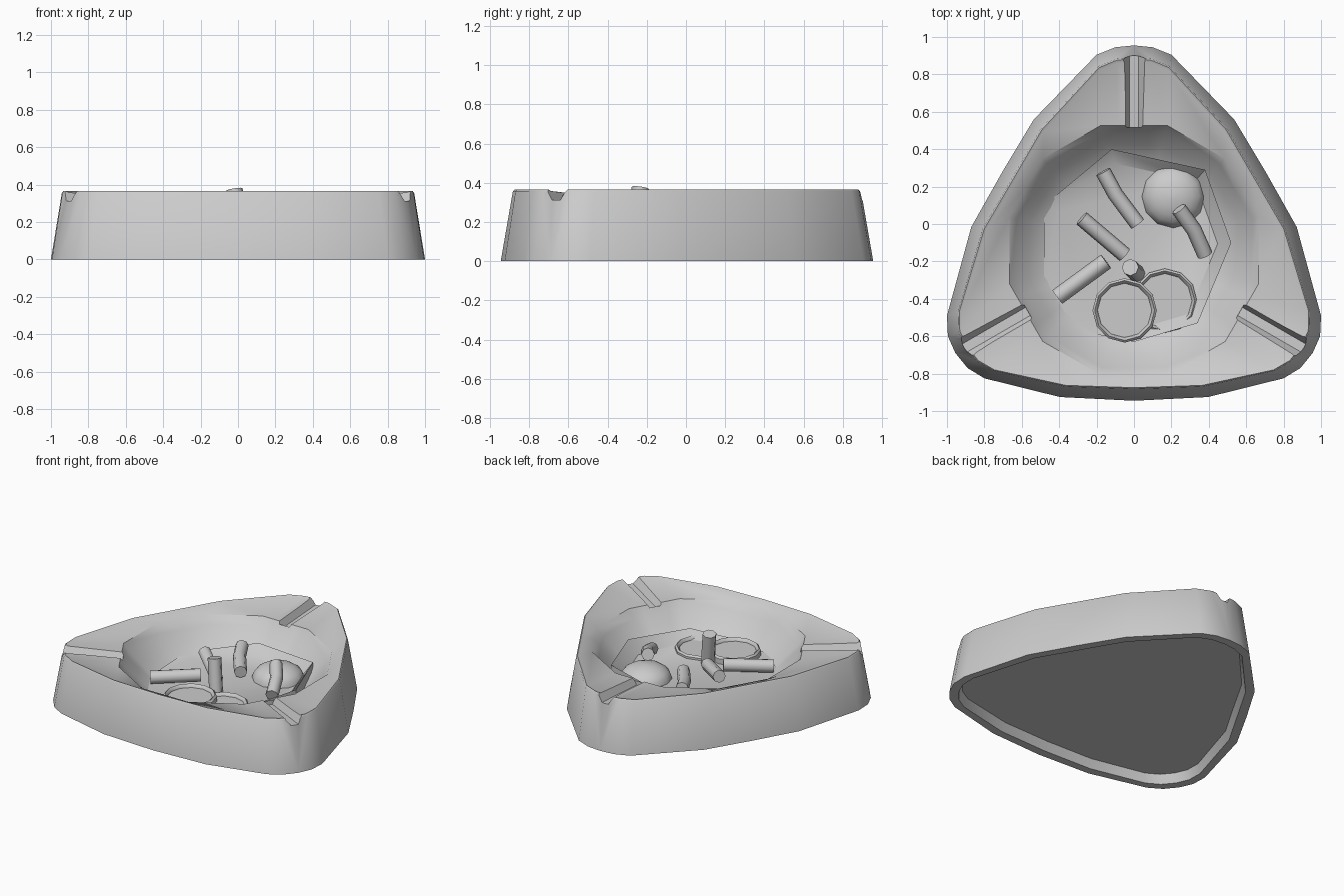
import bpy, bmesh, math
from mathutils import Vector

if "Cube" in bpy.data.objects:
    bpy.data.objects.remove(bpy.data.objects["Cube"])

grey = bpy.data.materials.new("plain grey")
grey.use_nodes = True
grey.diffuse_color = (0.6, 0.6, 0.6, 1)
grey.node_tree.nodes["Principled BSDF"].inputs["Base Color"].default_value = (0.6, 0.6, 0.6, 1)

CY = -0.14    # centre of the three corners
FLOOR = 0.15  # level the loose items lie on


def select(obj):
    bpy.ops.object.select_all(action='DESELECT')
    obj.select_set(True)
    bpy.context.view_layer.objects.active = obj


def smooth(obj, angle):
    select(obj)
    bpy.ops.object.shade_smooth_by_angle(angle=math.radians(angle))


def finish(bm, name):
    bmesh.ops.recalc_face_normals(bm, faces=bm.faces)
    mesh = bpy.data.meshes.new(name)
    bm.to_mesh(mesh)
    bm.free()
    obj = bpy.data.objects.new(name, mesh)
    bpy.context.collection.objects.link(obj)
    mesh.materials.append(grey)
    return obj


def loft(name, loops):
    """Skin a stack of equal closed loops and cap both ends."""
    bm = bmesh.new()
    rings = [[bm.verts.new(p) for p in loop] for loop in loops]
    for a, b in zip(rings, rings[1:]):
        for i in range(len(a)):
            j = (i + 1) % len(a)
            bm.faces.new((a[i], a[j], b[j], b[i]))
    bm.faces.new(rings[0])
    bm.faces.new(rings[-1])
    return finish(bm, name)


# Right half of the footprint, from the back corner to the front middle
HALF = [(0, 0.955), (0.1, 0.945), (0.2, 0.905), (0.535, 0.56), (0.705, 0.277),
        (0.87, -0.016), (1.0, -0.49), (0.995, -0.6), (0.955, -0.69),
        (0.89, -0.77), (0.8, -0.825), (0.396, -0.925), (0, -0.945)]
FOOTPRINT = HALF + [(-x, y) for x, y in reversed(HALF[1:-1])]


def outline(inset, z):
    loop = []
    for x, y in FOOTPRINT:
        v = Vector((x, y - CY, 0))
        v *= 1 - inset / v.length
        loop.append((v.x, v.y + CY, z))
    return loop


def bowl(radius, z):
    """Twelve-sided loop with extra points matching the footprint."""
    mid = radius * math.cos(math.radians(15))
    half = [(0, mid), (7.5, mid * 1.009), (15, radius), (45, radius), (60, mid)]
    sector = half + [(120 - a, r) for a, r in reversed(half[1:-1])]
    return [(r * math.sin(math.radians(a + 120 * k)),
             CY + r * math.cos(math.radians(a + 120 * k)), z)
            for k in range(3) for a, r in sector]


# Tray body: recessed base, foot, tapered wall, rim, shelf and bowl
tray = loft("tray", [
    outline(0.085, 0.06), outline(0.06, 0), outline(0, 0),
    outline(0.062, 0.357), outline(0.07, 0.365), outline(0.085, 0.358),
    bowl(0.69, 0.335), bowl(0.65, 0.28), bowl(0.58, 0.215),
    bowl(0.5, 0.14), bowl(0.4, 0.11)])

# Rest grooves at the three corners
for k in range(3):
    ang = math.radians(120 * k)
    out = Vector((math.sin(ang), math.cos(ang), 0))
    side = Vector((out.y, -out.x, 0))
    ends = []
    for r, low in ((0.655, 0.288), (1.2, 0.322)):
        ends.append([Vector((0, CY, z)) + out * r + side * s
                     for s, z in ((-0.025, low), (0.025, low), (0.065, 0.375),
                                  (0.065, 0.5), (-0.065, 0.5), (-0.065, 0.375))])
    cutter = loft("groove_cutter", ends)
    cutter.hide_render = True
    mod = tray.modifiers.new("groove", 'BOOLEAN')
    mod.operation = 'DIFFERENCE'
    mod.solver = 'EXACT'
    mod.object = cutter
    select(tray)
    bpy.ops.object.modifier_apply(modifier=mod.name)
    bpy.data.objects.remove(cutter)
smooth(tray, 45)

# Dished bed of ash, its edge higher towards the back left
edge = [(-0.12, 0.4), (0.38, 0.29), (0.52, -0.1), (0.34, -0.53),
        (0, -0.63), (-0.25, -0.58), (-0.48, -0.37), (-0.48, 0.1)]
ash = loft("ash_bed", [
    [(x, y, FLOOR - 0.03) for x, y in edge],
    [(x, y, 0.2 + 0.09 * x + 0.05 * y) for x, y in edge],
    [(x * 0.86, CY + (y - CY) * 0.86, FLOOR) for x, y in edge]])
smooth(ash, 40)


# Cigarette ends, some of them bent
def butt(name, points, radius=0.042):
    curve = bpy.data.curves.new(name, 'CURVE')
    curve.dimensions = '3D'
    curve.bevel_depth = radius
    curve.bevel_resolution = 2
    curve.use_fill_caps = True
    spline = curve.splines.new('POLY')
    spline.points.add(len(points) - 1)
    for p, co in zip(spline.points, points):
        p.co = (*co, 1)
    obj = bpy.data.objects.new(name, curve)
    bpy.context.collection.objects.link(obj)
    select(obj)
    bpy.ops.object.convert(target='MESH')
    obj = bpy.context.object
    obj.data.materials.clear()
    obj.data.materials.append(grey)
    smooth(obj, 50)


butt("back_butt", [(-0.165, 0.28, 0.225), (-0.1, 0.16, 0.21), (0.02, 0, 0.195)])
butt("middle_butt", [(-0.28, 0.03, 0.245), (-0.05, -0.165, 0.195)])
butt("left_butt", [(-0.41, -0.39, 0.192), (-0.15, -0.2, 0.205)], 0.045)
butt("leaning_butt", [(0.24, 0.08, 0.28), (0.32, -0.03, 0.24), (0.38, -0.165, 0.19)])
butt("standing_butt", [(0.015, -0.265, 0.15), (-0.02, -0.232, 0.374)], 0.045)


def circle(x, y, radius, z, n=12):
    return [(x + radius * math.cos(2 * math.pi * i / n),
             y + radius * math.sin(2 * math.pi * i / n), z) for i in range(n)]


# Low dome
dome = loft("dome", [circle(0.21, 0.147, 0.168 * math.cos(t), FLOOR + 0.1 * math.sin(t))
                     for t in (0, 0.3, 0.6, 0.9, 1.2, 1.5)])
smooth(dome, 40)

# Two flat caps with raised rims
for name, x, y, top in (("upper_cap", -0.05, -0.462, 0.198), ("lower_cap", 0.165, -0.41, 0.176)):
    cap = loft(name, [circle(x, y, r, z) for r, z in (
        (0.172, FLOOR - 0.01), (0.172, top - 0.012), (0.16, top),
        (0.147, top - 0.012), (0.145, top - 0.022))])
    smooth(cap, 40)
